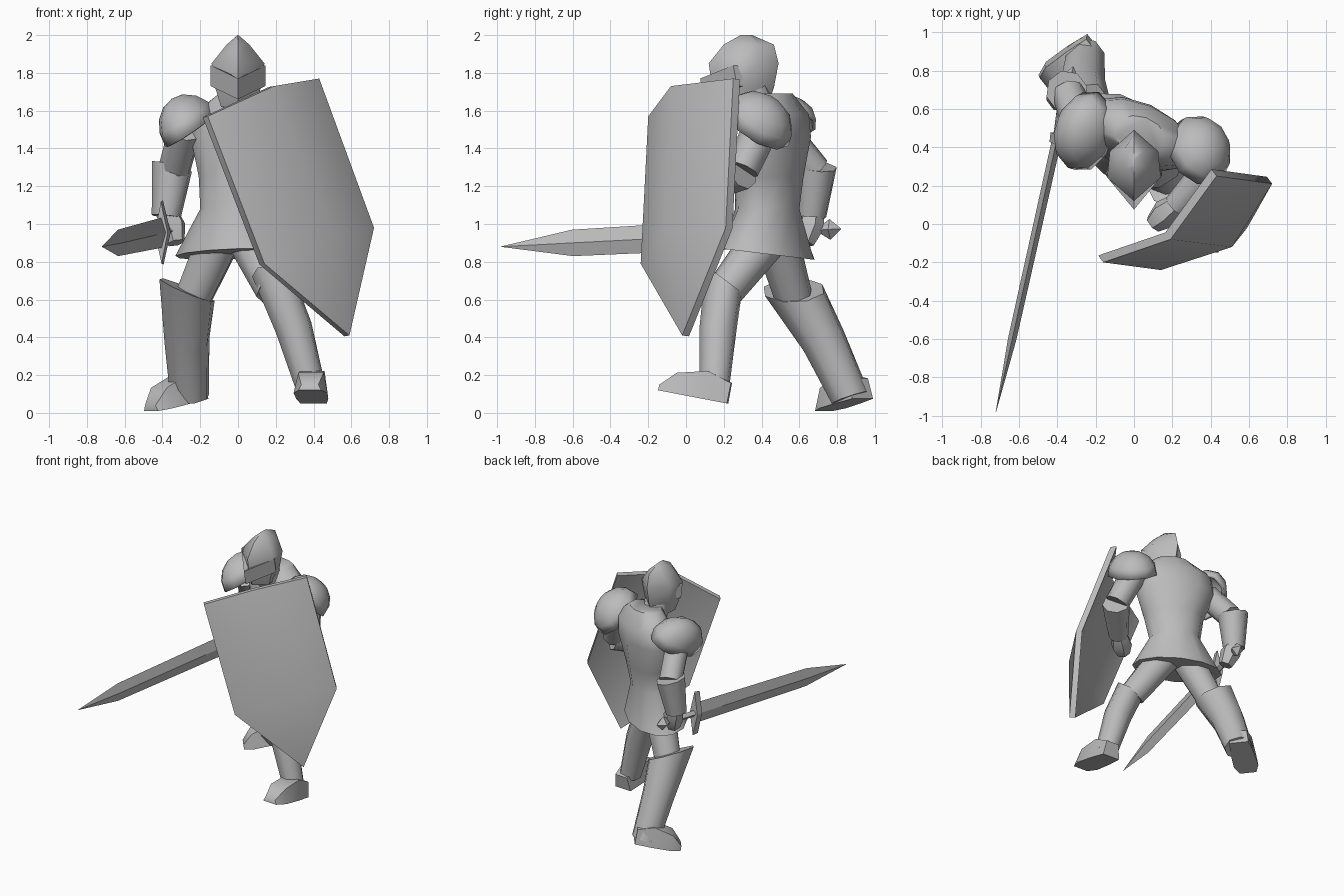
import bpy, bmesh, math
from mathutils import Vector, Matrix

if "Cube" in bpy.data.objects:
    bpy.data.objects.remove(bpy.data.objects["Cube"])

steel = bpy.data.materials.new("plain_grey")
steel.diffuse_color = (0.5, 0.5, 0.5, 1)
steel.use_nodes = True
steel.node_tree.nodes["Principled BSDF"].inputs["Base Color"].default_value = steel.diffuse_color


def finish(name, bm, angle=40):
    bmesh.ops.remove_doubles(bm, verts=bm.verts, dist=0.0005)
    bmesh.ops.recalc_face_normals(bm, faces=bm.faces)
    me = bpy.data.meshes.new(name)
    bm.to_mesh(me)
    bm.free()
    ob = bpy.data.objects.new(name, me)
    bpy.context.collection.objects.link(ob)
    me.materials.append(steel)
    bpy.ops.object.select_all(action='DESELECT')
    ob.select_set(True)
    bpy.context.view_layer.objects.active = ob
    bpy.ops.object.shade_smooth_by_angle(angle=math.radians(angle))
    return ob


def loft(name, rings, angle=40):
    """Skin a list of equal-length point rings and cap both ends."""
    bm = bmesh.new()
    vs = [[bm.verts.new(p) for p in r] for r in rings]
    n = len(rings[0])
    for a, b in zip(vs, vs[1:]):
        for i in range(n):
            bm.faces.new((a[i], a[(i + 1) % n], b[(i + 1) % n], b[i]))
    bm.faces.new(vs[0])
    bm.faces.new(vs[-1])
    return finish(name, bm, angle)


def tube(name, path, sides=8, normals=None):
    """Tapered limb through (point, radius); normals tilt single end cuts."""
    pts = [Vector(p) for p, r in path]
    rings = []
    for i, (p, r) in enumerate(path):
        t = (pts[min(i + 1, len(pts) - 1)] - pts[max(i - 1, 0)]).normalized()
        u = t.cross(Vector((0.15, 1, 0.1))).normalized()
        v = t.cross(u)
        cut = Vector((normals or {}).get(i, t))
        ring = []
        for k in range(sides):
            a = math.tau * (k + 0.5) / sides
            o = (u * math.cos(a) + v * math.sin(a)) * r
            ring.append(pts[i] + o - t * (o.dot(cut) / t.dot(cut)))
        rings.append(ring)
    return loft(name, rings, 50)


def ellipse(c, rx, ry, yaw, n=12):
    m = Matrix.Rotation(yaw, 3, 'Z')
    return [Vector(c) + m @ Vector((rx * math.cos(math.tau * k / n),
                                    ry * math.sin(math.tau * k / n), 0)) for k in range(n)]


# Torso with flared skirt, twisted so the right hip sits back
body = [(-.04, .435, .84, .325, .21, -.6), (-.02, .43, 1.08, .185, .165, -.55),
        (0, .44, 1.25, .22, .17, -.5), (.02, .47, 1.46, .3, .165, -.42),
        (.03, .475, 1.58, .29, .15, -.4), (.03, .46, 1.69, .14, .1, -.35)]
rings = [ellipse((x, y, z), rx, ry, yaw) for x, y, z, rx, ry, yaw in body]
for p in rings[0]:
    p.z -= (p.y - .435) * .12
loft("torso", rings, 45)
tube("neck", [((.02, .38, 1.6), .1), ((0, .32, 1.74), .1)])

# Helmet: six-sided rings (z, front y, back y, half width)
helm = [(1.62, .18, .43, .09), (1.72, .14, .465, .12), (1.85, .12, .49, .14),
        (1.95, .2, .465, .06), (2.0, .29, .35, .002)]
rings = []
for z, f, b, w in helm:
    f2, b2 = f + (b - f) * .33, f + (b - f) * .7
    rings.append([Vector(p) for p in ((0, f, z), (w, f2, z), (w * .9, b2, z),
                                      (0, b, z), (-w * .9, b2, z), (-w, f2, z))])
loft("helmet", rings, 48)

# Pointed visor band
visor = []
for x, y, top, low in ((-.145, .25, 1.84, 1.73), (0, .075, 1.77, 1.66), (.145, .25, 1.84, 1.73)):
    visor.append([Vector(p) for p in ((x, y, top), (x, y + .02, low),
                                      (x * .85, y + .05, low), (x * .85, y + .05, top))])
loft("visor", visor, 20)


# Shoulder plates: open domes
def dome(name, loc, size, rot, cut):
    bm = bmesh.new()
    bmesh.ops.create_uvsphere(bm, u_segments=10, v_segments=8, radius=1)
    bmesh.ops.delete(bm, geom=[v for v in bm.verts if v.co.z < cut], context='VERTS')
    bmesh.ops.transform(bm, verts=bm.verts, matrix=Matrix.Translation(loc)
                        @ rot.to_4x4() @ Matrix.Diagonal((*size, 1)))
    ob = finish(name, bm, 50)
    ob.modifiers.new("thickness", 'SOLIDIFY').thickness = 0.02


def turn(ax, ay, az):
    return (Matrix.Rotation(az, 3, 'Z') @ Matrix.Rotation(ay, 3, 'Y') @ Matrix.Rotation(ax, 3, 'X'))


dome("right_shoulder_plate", (-.245, .485, 1.5), (.16, .22, .195), turn(.3, -.5, -.45), -.35)
dome("left_shoulder_plate", (.33, .375, 1.525), (.18, .2, .17), turn(-.65, .4, -.3), -.05)

# Right arm holding the sword
tube("right_upper_arm", [((-.28, .5, 1.5), .09), ((-.34, .68, 1.28), .088)])
tube("right_gauntlet", [((-.35, .69, 1.305), .112), ((-.38, .665, 1.04), .08)],
     normals={0: (.25, .1, 1)})
tube("right_hand", [((-.375, .67, 1.06), .06), ((-.35, .66, .99), .075), ((-.33, .63, .9), .05)], 6)

# Left arm behind the shield
tube("left_upper_arm", [((.33, .41, 1.54), .1), ((.41, .3, 1.29), .088)])
tube("left_gauntlet", [((.42, .3, 1.28), .1), ((.22, .09, 1.18), .07)])
tube("left_hand", [((.22, .1, 1.18), .06), ((.16, .05, 1.15), .08), ((.1, 0, 1.12), .05)], 6)

# Legs
tube("right_thigh", [((-.1, .48, .92), .12), ((-.25, .58, .58), .1)])
tube("right_greave", [((-.27, .57, .65), .15), ((-.27, .73, .38), .122), ((-.255, .87, .08), .105)],
     normals={0: (-.4, .1, -.9), 2: (.1, .3, -.9)})
tube("left_thigh", [((.06, .42, .92), .12), ((.19, .21, .65), .1)])
tube("left_greave", [((.19, .2, .71), .105), ((.295, .17, .45), .1), ((.385, .15, .13), .08)],
     normals={0: (0, -.6, -.8), 2: (0, 0, -1)})


# Feet: (fraction of length, half width, top height)
def foot(name, heel, toe):
    heel, toe = Vector(heel), Vector(toe)
    d = toe - heel
    side = d.cross(Vector((0, 0, 1))).normalized()
    up = side.cross(d).normalized()
    rings = []
    for t, w, h in ((0, .07, .11), (.35, .085, .15), (.78, .09, .11), (1, .06, .03)):
        c = heel + d * t
        rings.append([c - side * w, c + side * w, c + side * w * .75 + up * h, c - side * w * .75 + up * h])
    loft(name, rings, 50)


foot("right_foot", (-.2, .935, .075), (-.46, .73, .01))
foot("left_foot", (.4, .22, .05), (.38, -.145, .12))

# Sword: diamond sections along its length (distance, half height, half thickness)
guard, tip = Vector((-.40, .45, .955)), Vector((-.72, -.98, .88))
axis = (tip - guard).normalized()
flat = axis.cross(Vector((0, 0, 1))).normalized()
rise = flat.cross(axis)


def sword_part(name, sections, angle=20):
    rings = []
    for s, h, w in sections:
        c = guard + axis * s
        rings.append([c + rise * h, c + flat * w, c - rise * h, c - flat * w])
    loft(name, rings, angle)


length = (tip - guard).length
sword_part("blade", [(0, .08, .025), (length - .39, .07, .022), (length, .001, .001)])
sword_part("guard", [(-.02, .17, .04), (.03, .165, .035)])
sword_part("grip", [(-.28, .022, .022), (0, .025, .025)])
sword_part("pommel", [(-.38, .002, .002), (-.32, .055, .045), (-.26, .015, .015)])

# Curved shield: outer face in two strips, thickened backwards
corners = [(-.16, -.2, 1.57), (.19, -.08, 1.73), (.43, .25, 1.77),
           (.14, -.24, .79), (.51, -.12, .95), (.72, .21, .98), (.59, -.02, .41)]
bm = bmesh.new()
v = [bm.verts.new(c) for c in corners]
for f in ((0, 3, 4, 1), (1, 4, 5, 2), (3, 6, 4), (4, 6, 5)):
    bm.faces.new([v[i] for i in f])
bm.normal_update()
outward = sum((f.normal for f in bm.faces), Vector()).normalized()
if outward.y > 0:
    outward = -outward
ext = bmesh.ops.extrude_face_region(bm, geom=bm.faces[:], use_keep_orig=True)
for e in ext["geom"]:
    if isinstance(e, bmesh.types.BMVert):
        e.co -= outward * 0.045
finish("shield", bm, 45)
